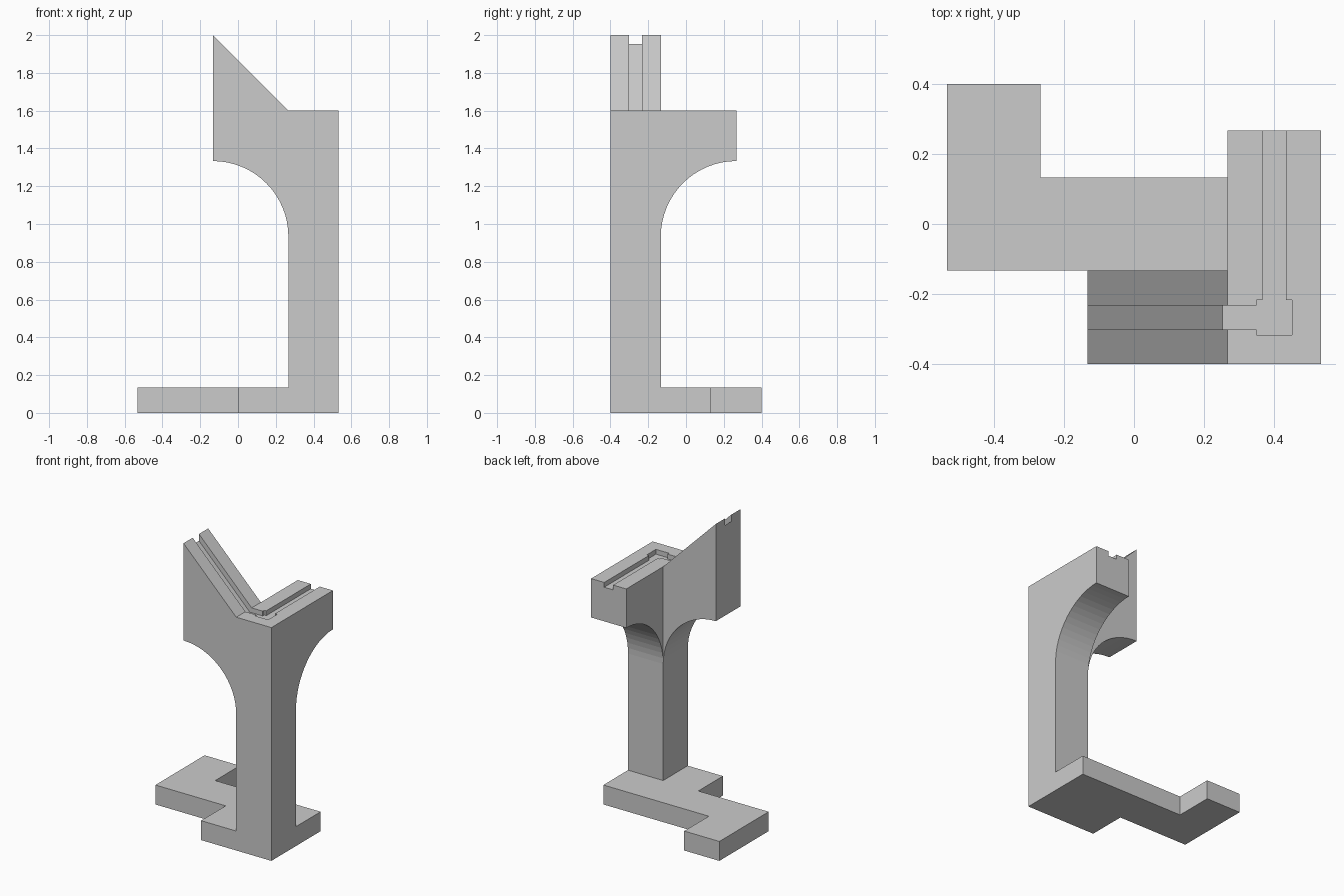
import bpy, bmesh, math
from mathutils import Vector

if "Cube" in bpy.data.objects:
    bpy.data.objects.remove(bpy.data.objects["Cube"])

U = 2 / 15           # grid module
D = 0.033            # groove depth
TOP = 12 * U         # height of the flat top


def prism(name, points, axis, a, b):
    """Extrude a 2D profile along an axis from a to b."""
    place = {'X': lambda p, t: (t, p[0], p[1]),
             'Y': lambda p, t: (p[0], t, p[1]),
             'Z': lambda p, t: (p[0], p[1], t)}[axis]
    shift = {'X': (b - a, 0, 0), 'Y': (0, b - a, 0), 'Z': (0, 0, b - a)}[axis]
    bm = bmesh.new()
    face = bm.faces.new([bm.verts.new(place(p, a)) for p in points])
    ext = bmesh.ops.extrude_face_region(bm, geom=[face])
    verts = [g for g in ext['geom'] if isinstance(g, bmesh.types.BMVert)]
    bmesh.ops.translate(bm, verts=verts, vec=Vector(shift))
    bmesh.ops.recalc_face_normals(bm, faces=bm.faces)
    mesh = bpy.data.meshes.new(name)
    bm.to_mesh(mesh)
    bm.free()
    obj = bpy.data.objects.new(name, mesh)
    bpy.context.collection.objects.link(obj)
    return obj


def combine(target, tool, operation):
    mod = target.modifiers.new(operation, 'BOOLEAN')
    mod.operation, mod.solver, mod.object = operation, 'EXACT', tool
    bpy.context.view_layer.objects.active = target
    bpy.ops.object.modifier_apply(modifier=mod.name)
    bpy.data.objects.remove(tool, do_unlink=True)


def arc(cx, side, n=16):
    """Quarter arch from the column face up to the arm tip."""
    r = 3 * U
    return [(cx + side * r * math.cos(math.pi / 2 * i / n),
             7 * U + r * math.sin(math.pi / 2 * i / n)) for i in range(n + 1)]


# Column with the sloping arm reaching to -x
stand = prism("stand",
              [(4 * U, 0), (2 * U, 0)] + arc(-U, 1)
              + [(-U, 2.0), (2 * U, TOP), (4 * U, TOP)],
              'Y', -3 * U, -U)

# Level arm reaching to +y
arm = prism("level_arm",
            [(-2 * U, 7 * U)] + arc(2 * U, -1) + [(2 * U, TOP), (-2 * U, TOP)],
            'X', 2 * U, 4 * U)
combine(stand, arm, 'UNION')

# Stepped foot plate
foot = prism("foot_plate",
             [(0, -3), (4, -3), (4, 1), (-2, 1), (-2, 3), (-4, 3), (-4, -1), (0, -1)],
             'Z', 0, U)
for v in foot.data.vertices:
    v.co.x *= U
    v.co.y *= U
combine(stand, foot, 'UNION')

# Groove down the slope, running level into the corner pocket
cx, cy, w, p = 3 * U, -2 * U, 0.034, 0.05
bend = 2 * U - D * math.tan(math.pi / 8)
floor = TOP - D
slope_cut = prism("slope_groove",
                  [(-0.3, floor + bend + 0.3), (bend, floor), (cx, floor),
                   (cx, TOP + 0.2), (-0.3, 2.4)],
                  'Y', cy - w, cy + w)
combine(stand, slope_cut, 'DIFFERENCE')

# Corner pocket and level groove
level_cut = prism("level_groove",
                  [(cx - p, cy - p), (cx + p, cy - p), (cx + p, cy + p), (cx + w, cy + p),
                   (cx + w, 0.4), (cx - w, 0.4), (cx - w, cy + p), (cx - p, cy + p)],
                  'Z', floor, TOP + 0.1)
combine(stand, level_cut, 'DIFFERENCE')

# Clean up coplanar seams
bm = bmesh.new()
bm.from_mesh(stand.data)
bmesh.ops.remove_doubles(bm, verts=bm.verts, dist=1e-5)
bmesh.ops.dissolve_limit(bm, angle_limit=0.005, verts=bm.verts, edges=bm.edges)
bm.to_mesh(stand.data)
bm.free()
